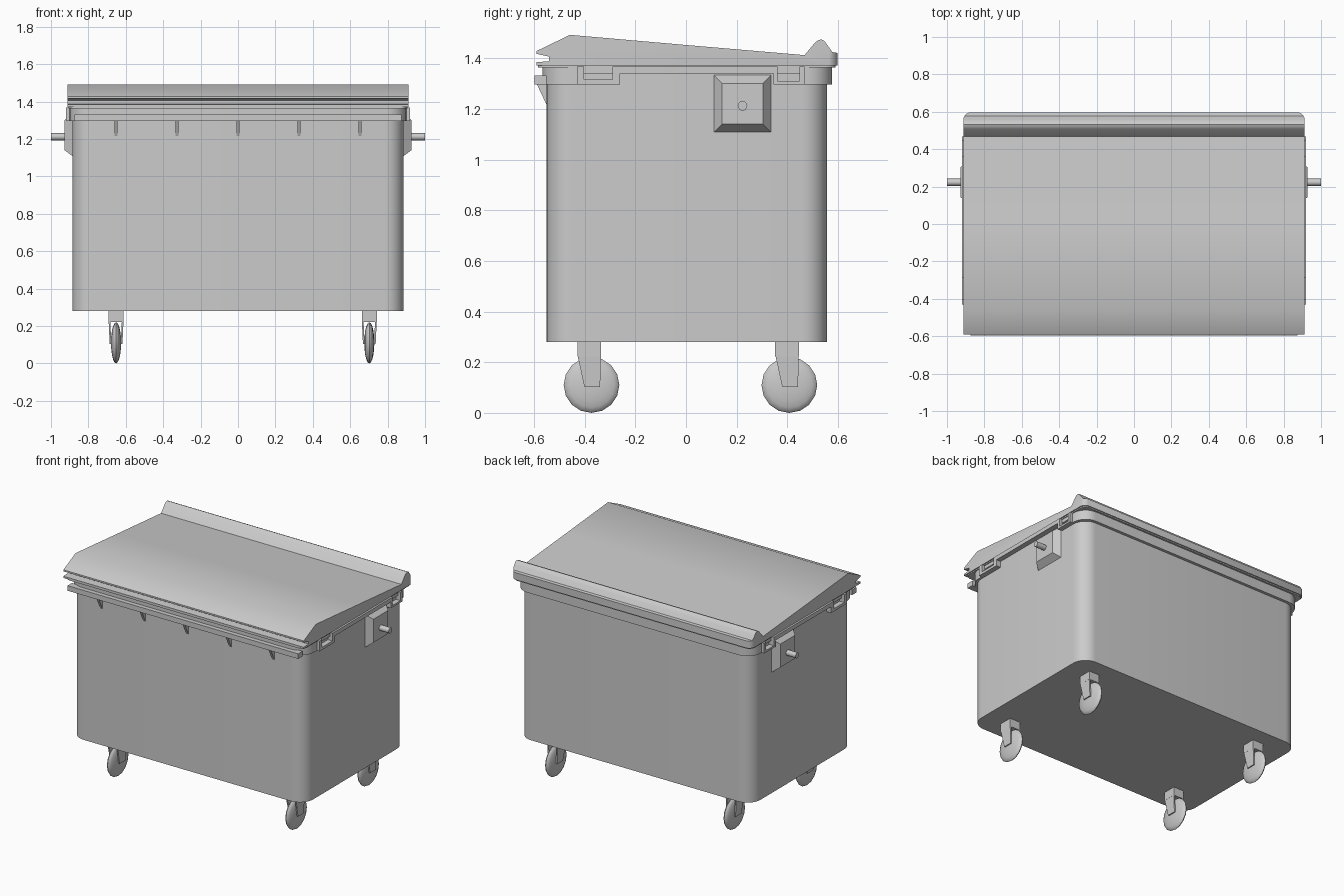
import bpy, bmesh, math
from mathutils import Matrix, Vector

if "Cube" in bpy.data.objects:
    bpy.data.objects.remove(bpy.data.objects["Cube"])


def finish(name, bm, smooth=True):
    bmesh.ops.recalc_face_normals(bm, faces=bm.faces)
    me = bpy.data.meshes.new(name)
    bm.to_mesh(me)
    bm.free()
    ob = bpy.data.objects.new(name, me)
    bpy.context.collection.objects.link(ob)
    if smooth:
        bpy.ops.object.select_all(action='DESELECT')
        ob.select_set(True)
        bpy.context.view_layer.objects.active = ob
        bpy.ops.object.shade_smooth_by_angle(angle=math.radians(35))
    return ob


def extrude(points, vec):
    """Solid from a closed 3D outline swept along vec."""
    bm = bmesh.new()
    face = bm.faces.new([bm.verts.new(p) for p in points])
    ext = bmesh.ops.extrude_face_region(bm, geom=[face], use_keep_orig=True)
    moved = [g for g in ext['geom'] if isinstance(g, bmesh.types.BMVert)]
    bmesh.ops.translate(bm, verts=moved, vec=vec)
    return bm


def side_prism(name, yz, x0, x1, smooth=False):
    return finish(name, extrude([(x0, y, z) for y, z in yz], (x1 - x0, 0, 0)), smooth)


def rounded_slab(name, hx, y0, y1, z0, z1, r_front, r_back, seg=8):
    """Upright prism with a rounded rectangular plan."""
    pts = []
    for sx, y, sy, r, a0 in ((1, y1, 1, r_back, 0), (-1, y1, 1, r_back, 90),
                             (-1, y0, -1, r_front, 180), (1, y0, -1, r_front, 270)):
        for i in range(seg + 1 if r else 1):
            a = math.radians(a0 + 90 * i / seg)
            pts.append((sx * (hx - r) + r * math.cos(a),
                        y - sy * r + r * math.sin(a), z0) if r else (sx * hx, y, z0))
    return finish(name, extrude(pts, (0, 0, z1 - z0)))


# Container and its rim bands
rounded_slab("container_body", 0.885, -0.55, 0.557, 0.28, 1.37, 0.10, 0.10)
rounded_slab("rim_top_band", 0.90, -0.567, 0.577, 1.34, 1.368, 0.11, 0.11)
rounded_slab("rim_front", 0.90, -0.567, -0.43, 1.297, 1.368, 0.11, 0)
rounded_slab("rim_back", 0.90, 0.465, 0.577, 1.297, 1.368, 0, 0.10)
rounded_slab("rim_flange", 0.905, -0.585, 0.59, 1.364, 1.374, 0.04, 0.04)

# Front grip bar with triangular ribs
side_prism("front_bar", [(-0.597, 1.297), (-0.597, 1.332), (-0.55, 1.332), (-0.55, 1.297)],
           -0.875, 0.875)
for i in range(5):
    x = -0.652 + i * 0.326
    side_prism("front_rib", [(-0.59, 1.30), (-0.545, 1.30), (-0.545, 1.205)], x - 0.009, x + 0.009)

# Lid: one side profile swept across, with the rear corners cut round
lid = [(-0.59, 1.372), (-0.59, 1.384), (-0.54, 1.388), (-0.54, 1.406), (-0.59, 1.417),
       (-0.59, 1.428), (-0.458, 1.492), (0.0, 1.452), (0.468, 1.412), (0.508, 1.46),
       (0.52, 1.47), (0.533, 1.474), (0.546, 1.468), (0.558, 1.452), (0.577, 1.424),
       (0.597, 1.421), (0.597, 1.372)]
bm = extrude([(-0.912, y, z) for y, z in lid], (1.824, 0, 0))
for s in (-1, 1):
    for deg in (25, 45, 65):
        n = Vector((s * math.cos(math.radians(deg)), math.sin(math.radians(deg)), 0))
        centre = Vector((s * (0.912 - 0.045), 0.597 - 0.045, 0))
        bmesh.ops.bisect_plane(bm, geom=bm.verts[:] + bm.edges[:] + bm.faces[:],
                               plane_co=centre + n * 0.046, plane_no=n, clear_outer=True)
        bmesh.ops.holes_fill(bm, edges=[e for e in bm.edges if e.is_boundary], sides=0)
finish("lid", bm)

# Side rails with pockets, lifting brackets and pins
rail = [(-0.43, 1.368), (-0.43, 1.297), (-0.26, 1.297), (-0.26, 1.34), (0.345, 1.34),
        (0.345, 1.297), (0.467, 1.297), (0.467, 1.368), (0.447, 1.368), (0.447, 1.31),
        (0.362, 1.31), (0.362, 1.368), (-0.29, 1.368), (-0.29, 1.315),
        (-0.402, 1.315), (-0.402, 1.368)]
for s, side in ((-1, "left"), (1, "right")):
    side_prism(side + "_rail", rail, s * 0.88, s * 0.92)
    bm = bmesh.new()
    bmesh.ops.create_cube(bm, size=1)
    for v in bm.verts:
        outer = v.co.x > 0
        h = 0.08 if outer else 0.116
        v.co = (s * (0.928 if outer else 0.88),
                0.223 + math.copysign(h, v.co.y), 1.221 + math.copysign(h, v.co.z))
    finish(side + "_lift_bracket", bm, False)
    bm = bmesh.new()
    bmesh.ops.create_cone(bm, cap_ends=True, segments=16, radius1=0.019, radius2=0.019, depth=0.09,
                          matrix=Matrix.Translation((s * 0.955, 0.223, 1.212))
                          @ Matrix.Rotation(math.pi / 2, 4, 'Y'))
    finish(side + "_lift_pin", bm)

# Swivel casters
for x in (-0.652, 0.702):
    for y in (-0.373, 0.408):
        side_prism("caster_head", [(y - 0.056, 0.285), (y + 0.037, 0.285),
                                   (y + 0.037, 0.222), (y - 0.056, 0.222)], x - 0.04, x + 0.04)
        for s in (-1, 1):
            leg = extrude([(x + s * 0.04, y + a, z) for a, z in
                           ((-0.056, 0.23), (0.037, 0.23), (0.034, 0.103), (-0.028, 0.103))],
                          (-s * 0.009, 0, 0))
            for v in leg.verts:
                if v.co.z < 0.2:
                    v.co.x -= s * 0.006
            finish("caster_fork_leg", leg, False)
        bm = bmesh.new()
        bmesh.ops.create_uvsphere(bm, u_segments=16, v_segments=10, radius=1,
                                  matrix=Matrix.Translation((x, y, 0.11))
                                  @ Matrix.Diagonal((0.027, 0.11, 0.11, 1))
                                  @ Matrix.Rotation(math.pi / 2, 4, 'Y'))
        finish("caster_wheel", bm)
        bm = bmesh.new()
        bmesh.ops.create_cone(bm, cap_ends=True, segments=10, radius1=0.01, radius2=0.01, depth=0.06,
                              matrix=Matrix.Translation((x, y, 0.118))
                              @ Matrix.Rotation(math.pi / 2, 4, 'Y'))
        finish("caster_axle", bm)
